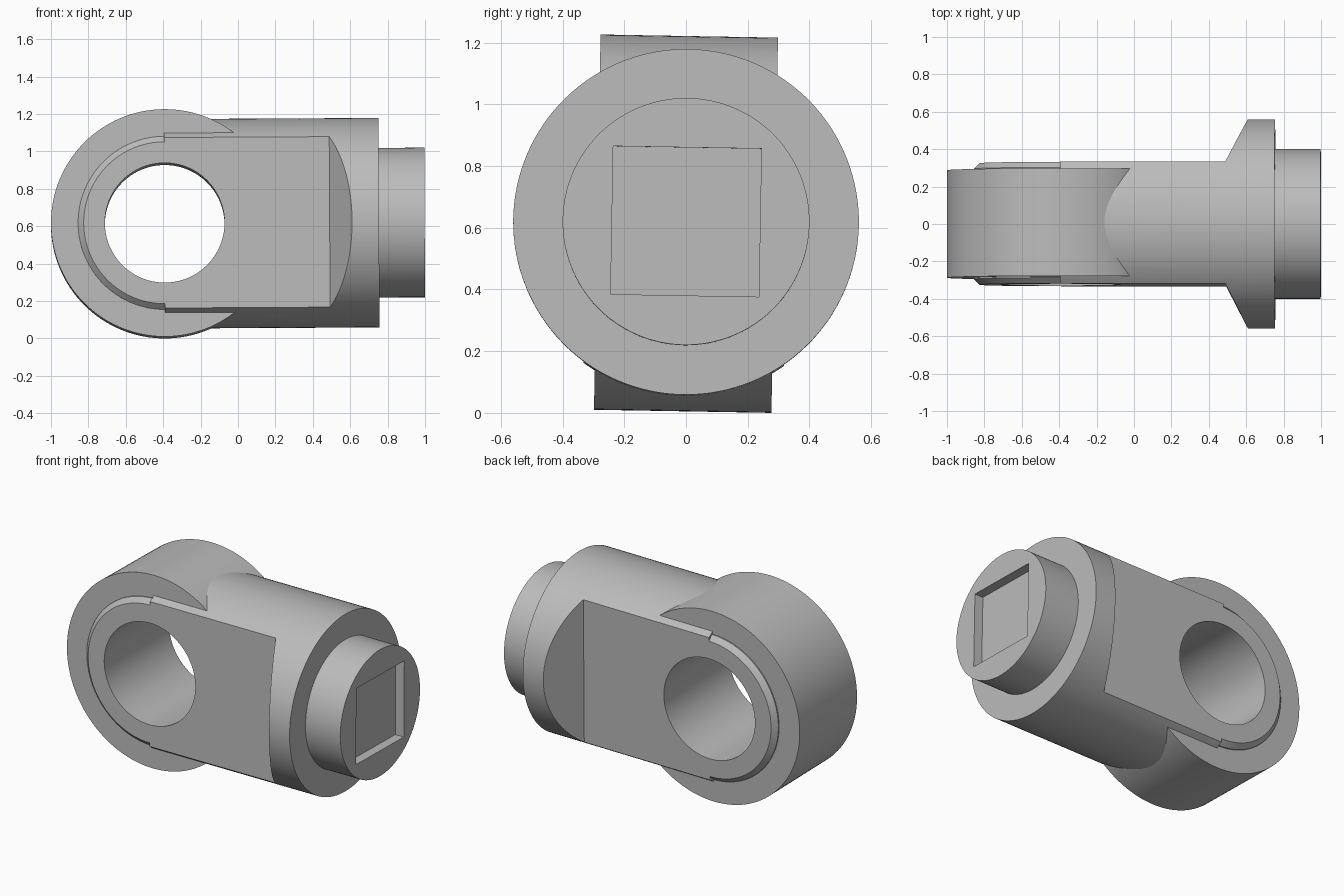
import bpy, bmesh, math
from mathutils import Matrix

cube = bpy.data.objects.get("Cube")
if cube:
    bpy.data.objects.remove(cube, do_unlink=True)

RING_X, FLAT, SEGMENTS = -0.392, 0.325, 128

steel = bpy.data.materials.new("grey_steel")
steel.use_nodes = True
grey = (0.5, 0.5, 0.5, 1)
steel.diffuse_color = grey
steel.node_tree.nodes["Principled BSDF"].inputs["Base Color"].default_value = grey


def finish(name, bm):
    bmesh.ops.recalc_face_normals(bm, faces=bm.faces)
    mesh = bpy.data.meshes.new(name)
    bm.to_mesh(mesh)
    bm.free()
    mesh.materials.append(steel)
    obj = bpy.data.objects.new(name, mesh)
    bpy.context.collection.objects.link(obj)
    return obj


def turned(name, profile, axis, centre_x=0):
    """Solid of revolution from (position, radius) pairs along the x or y axis."""
    bm = bmesh.new()
    rings = []
    for pos, radius in profile:
        ring = []
        for i in range(SEGMENTS):
            a = math.tau * i / SEGMENTS
            u, v = radius * math.cos(a), radius * math.sin(a)
            ring.append(bm.verts.new((pos, u, v) if axis == "x" else (centre_x + u, pos, v)))
        rings.append(ring)
    for r, s in zip(rings, rings[1:]):
        for i in range(SEGMENTS):
            j = (i + 1) % SEGMENTS
            bm.faces.new((r[i], r[j], s[j], s[i]))
    bm.faces.new(rings[0])
    bm.faces.new(rings[-1])
    return finish(name, bm)


def prism(name, outline, half_height):
    """Plan outline extruded vertically."""
    bm = bmesh.new()
    face = bm.faces.new([bm.verts.new((x, y, -half_height)) for x, y in outline])
    new = bmesh.ops.extrude_face_region(bm, geom=[face])["geom"]
    verts = [g for g in new if isinstance(g, bmesh.types.BMVert)]
    bmesh.ops.translate(bm, verts=verts, vec=(0, 0, 2 * half_height))
    return finish(name, bm)


def combine(target, tool, operation):
    mod = target.modifiers.new(operation, "BOOLEAN")
    mod.operation, mod.object, mod.solver = operation, tool, "EXACT"
    bpy.context.view_layer.objects.active = target
    bpy.ops.object.modifier_apply(modifier=mod.name)
    bpy.data.objects.remove(tool, do_unlink=True)


# Round shank milled to two flats that flare out into the flange
rod_end = turned("rod_end", [(RING_X, 0.56), (0.754, 0.56)], "x")
side = [(RING_X - 0.1, FLAT), (0.49, FLAT), (0.61, 0.56), (0.61, 0.7), (0.9, 0.7)]
outline = side + [(x, -y) for x, y in reversed(side)]
combine(rod_end, prism("flats", outline, 0.8), "INTERSECT")

# Eye ring and its chamfered raised boss
combine(rod_end, turned("eye_ring", [(-0.2875, 0.608), (0.2875, 0.608)], "y", RING_X), "UNION")
boss = [(-FLAT, 0.433), (-0.295, 0.463), (0.295, 0.463), (FLAT, 0.433)]
combine(rod_end, turned("boss", boss, "y", RING_X), "UNION")

# Spigot with a shallow square socket
combine(rod_end, turned("spigot", [(0.6, 0.4), (0.998, 0.4)], "x"), "UNION")
socket = [(0.938, -0.24), (1.1, -0.24), (1.1, 0.24), (0.938, 0.24)]
combine(rod_end, prism("socket", socket, 0.24), "DIFFERENCE")

# Bore through the eye
combine(rod_end, turned("bore", [(-0.5, 0.32), (0.5, 0.32)], "y", RING_X), "DIFFERENCE")

# Slight resting tilt, pivoting on the eye centre
tilt = Matrix.Rotation(math.radians(-1), 4, "X") @ Matrix.Rotation(math.radians(-0.3), 4, "Y")
to_eye = Matrix.Translation((-RING_X, 0, 0))
rod_end.data.transform(Matrix.Translation((RING_X, 0, 0.613)) @ tilt @ to_eye)

bpy.ops.object.select_all(action="DESELECT")
rod_end.select_set(True)
bpy.context.view_layer.objects.active = rod_end
bpy.ops.object.shade_smooth_by_angle(angle=math.radians(20))
